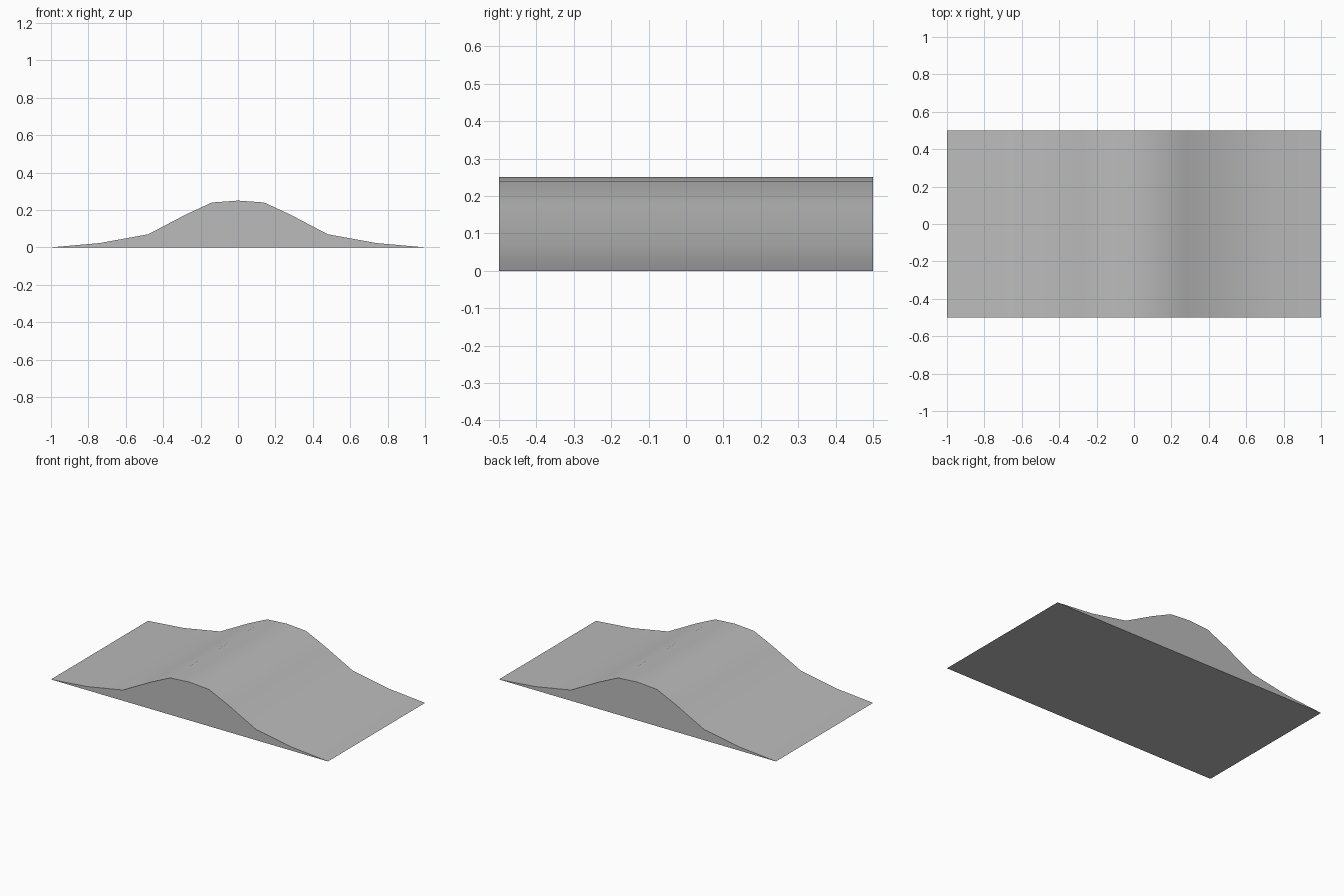
import bpy, bmesh, math

cube = bpy.data.objects.get("Cube")
if cube:
    bpy.data.objects.remove(cube, do_unlink=True)

# Plain grey surface
grey = bpy.data.materials.new("grey")
grey.use_nodes = True
colour = (0.5, 0.5, 0.5, 1)
grey.diffuse_color = colour
grey.node_tree.nodes["Principled BSDF"].inputs["Base Color"].default_value = colour

# Half of the hump's outline, crest to edge, mirrored to the other side
half = [(0, 0.25), (0.14, 0.24), (0.28, 0.175), (0.48, 0.07), (0.74, 0.023), (1, 0)]
outline = [(-x, z) for x, z in reversed(half[1:])] + half

# Extrude the outline from front to back
bm = bmesh.new()
front = bm.faces.new([bm.verts.new((x, -0.5, z)) for x, z in outline])
result = bmesh.ops.extrude_face_region(bm, geom=[front], use_keep_orig=True)
back = [v for v in result["geom"] if isinstance(v, bmesh.types.BMVert)]
bmesh.ops.translate(bm, verts=back, vec=(0, 1, 0))
bmesh.ops.recalc_face_normals(bm, faces=bm.faces)

mesh = bpy.data.meshes.new("speed_hump")
bm.to_mesh(mesh)
bm.free()
mesh.materials.append(grey)
hump = bpy.data.objects.new("speed_hump", mesh)
bpy.context.collection.objects.link(hump)

# Smooth curved top with sharp ends and base; the thin edges stay sharp too
bpy.ops.object.select_all(action="DESELECT")
hump.select_set(True)
bpy.context.view_layer.objects.active = hump
bpy.ops.object.shade_smooth_by_angle(angle=math.radians(40))
